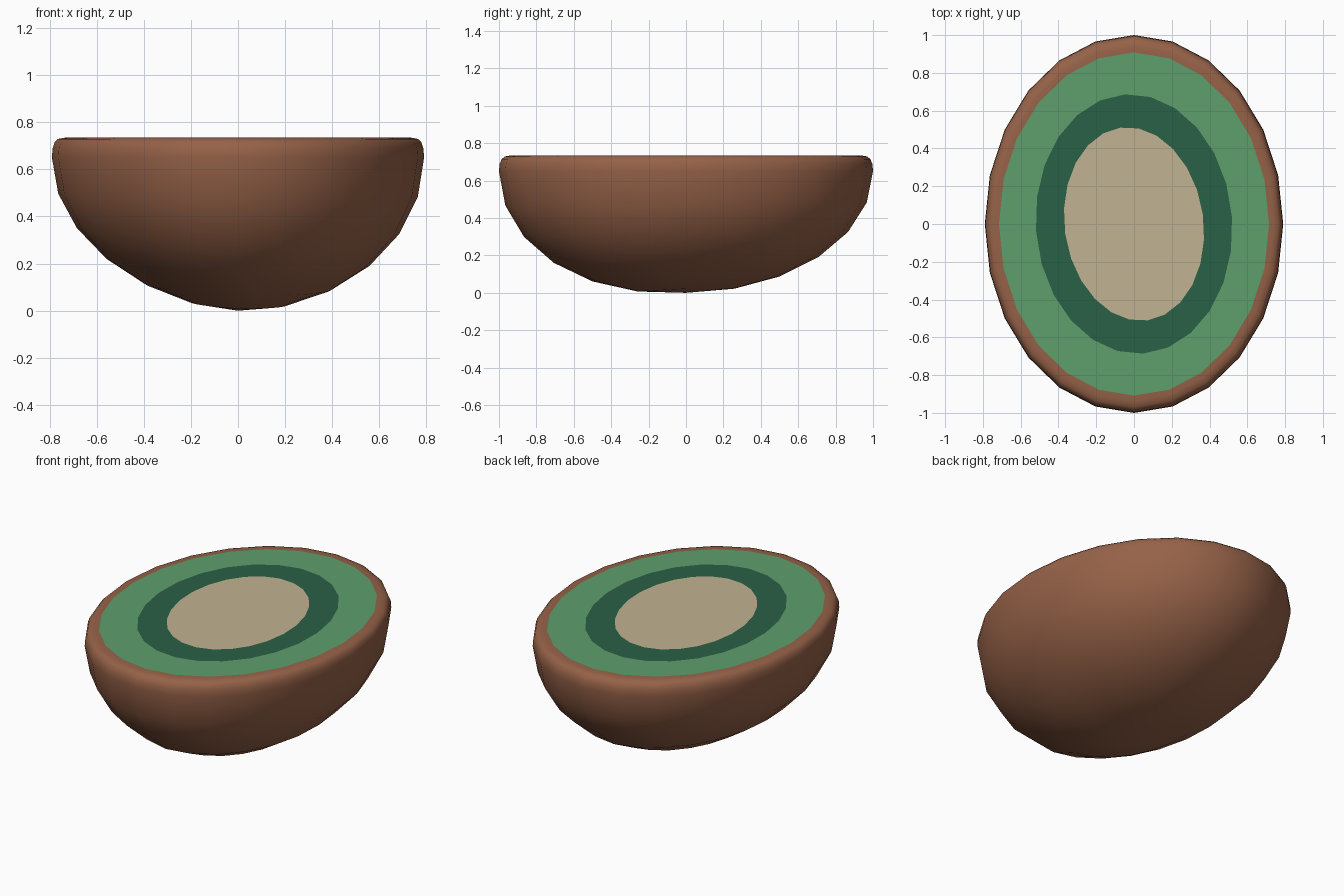
import bpy, bmesh, math

if "Cube" in bpy.data.objects:
    bpy.data.objects.remove(bpy.data.objects["Cube"])

SEGS = 24
RX, RY, TOP = 0.79, 1.0, 0.735     # half width, half length, height of the cut
DEPTH = 0.65                       # height of the widest ring


def material(name, rgb):
    m = bpy.data.materials.new(name)
    m.diffuse_color = (*rgb, 1)
    m.use_nodes = True
    m.node_tree.nodes["Principled BSDF"].inputs["Base Color"].default_value = m.diffuse_color
    return m


def ellipse(rx, ry, z, tilt=0.0):
    c, s = math.cos(tilt), math.sin(tilt)
    pts = []
    for i in range(SEGS):
        a = 2 * math.pi * i / SEGS
        x, y = rx * math.cos(a), ry * math.sin(a)
        pts.append((x * c - y * s, x * s + y * c, z))
    return pts


def build(name, rings, mat, pole=None, smooth=False, cap=False):
    """Bridge stacked rings; optionally close the first to a pole or cap the last."""
    bm = bmesh.new()
    loops = [[bm.verts.new(p) for p in r] for r in rings]
    for lo, hi in zip(loops, loops[1:]):
        for i in range(SEGS):
            j = (i + 1) % SEGS
            bm.faces.new((lo[i], lo[j], hi[j], hi[i]))
    if pole:
        p = bm.verts.new(pole)
        for i in range(SEGS):
            bm.faces.new((p, loops[0][(i + 1) % SEGS], loops[0][i]))
    if cap:
        bm.faces.new(loops[-1])
    me = bpy.data.meshes.new(name)
    bm.to_mesh(me)
    bm.free()
    me.materials.append(mat)
    for f in me.polygons:
        f.use_smooth = smooth
    ob = bpy.data.objects.new(name, me)
    bpy.context.collection.objects.link(ob)
    return ob


brown = material("brown skin", (0.305, 0.122, 0.065))
green = material("light green", (0.112, 0.342, 0.150))
dark = material("dark green", (0.023, 0.119, 0.063))
cream = material("cream", (0.533, 0.451, 0.287))

# Skin: half ellipsoid bowl, slightly uneven like real fruit
bowl = []
for k in range(1, 7):
    phi = math.radians(15 * k)
    ring = ellipse(RX * math.sin(phi), RY * math.sin(phi),
                   DEPTH * (1 - math.cos(phi)))
    sway = 0.03 * math.sin(2 * phi)
    bowl.append([(x, y, max(0.0, z + sway * (max(0, -x / RX) - max(0, -y / RY))
                            / math.sin(phi)))
                 for x, y, z in ring])

# Skin: rounded rim rolling in to the cut face
for inset, z in ((0.003, 0.69), (0.012, 0.715), (0.026, 0.729),
                 (0.05, 0.734), (0.075, TOP)):
    bowl.append(ellipse(RX - inset, RY - 1.22 * inset, z))
build("fruit_skin", bowl, brown, pole=(0, 0, 0), smooth=True)

# Cut face: outer flesh, inner flesh, core
outer = ellipse(RX - 0.075, RY - 1.22 * 0.075, TOP)
middle = ellipse(0.52, 0.688, TOP, math.radians(4))
inner = ellipse(0.368, 0.515, TOP, math.radians(8))
build("outer_flesh", [outer, middle], green)
build("inner_flesh", [middle, inner], dark)
build("core", [inner], cream, cap=True)
